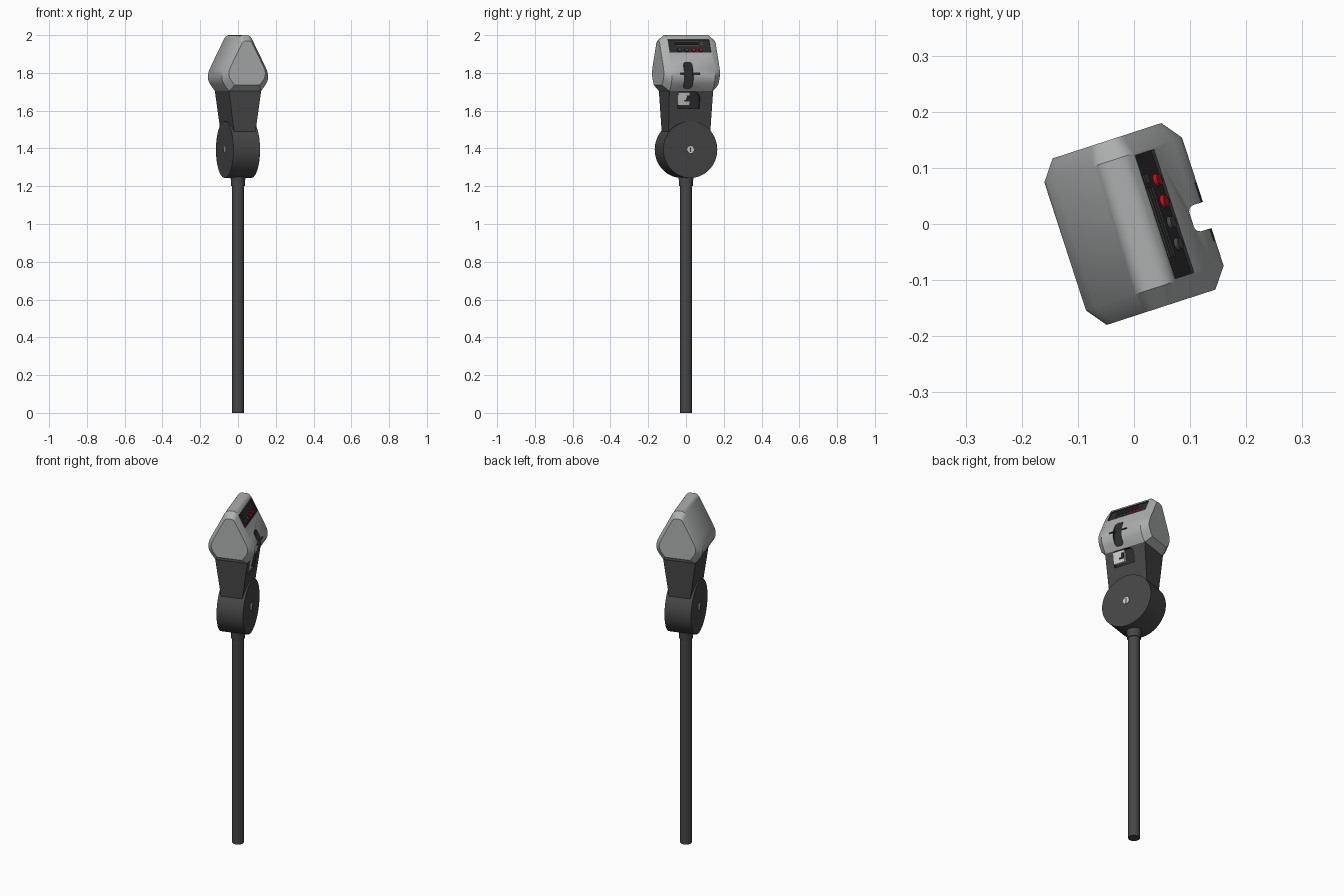
import bpy, bmesh
from math import radians
from mathutils import Matrix, Vector

if "Cube" in bpy.data.objects:
    bpy.data.objects.remove(bpy.data.objects["Cube"])

TURN = Matrix.Rotation(radians(18), 4, 'Z')   # whole meter is turned on its pole


def material(name, rgb):
    m = bpy.data.materials.new(name)
    m.diffuse_color = (*rgb, 1)
    m.use_nodes = True
    m.node_tree.nodes["Principled BSDF"].inputs["Base Color"].default_value = m.diffuse_color
    return m


DARK = material("dark_paint", (0.06, 0.062, 0.06))
BLACK = material("black_plastic", (0.025, 0.025, 0.025))
GREY = material("grey_metal", (0.42, 0.43, 0.43))
LIGHT = material("bright_metal", (0.6, 0.6, 0.6))
RED = material("red_plastic", (0.5, 0.005, 0.015))


def shade(ob):
    ob.data.shade_smooth()
    ob.data.set_sharp_from_angle(angle=radians(30))


def finish(name, bm, mat):
    bmesh.ops.recalc_face_normals(bm, faces=bm.faces)
    bm.transform(TURN)
    me = bpy.data.meshes.new(name)
    bm.to_mesh(me)
    bm.free()
    me.materials.append(mat)
    ob = bpy.data.objects.new(name, me)
    bpy.context.collection.objects.link(ob)
    shade(ob)
    return ob


def loft(name, rings, mat):
    bm = bmesh.new()
    rows = [[bm.verts.new(p) for p in ring] for ring in rings]
    n = len(rows[0])
    for a, b in zip(rows, rows[1:]):
        for i in range(n):
            j = (i + 1) % n
            bm.faces.new((a[i], a[j], b[j], b[i]))
    bm.faces.new(rows[0])
    bm.faces.new(rows[-1])
    return finish(name, bm, mat)


def box(name, loc, size, mat, tilt=0, round_edges=None, radius=0):
    bm = bmesh.new()
    bmesh.ops.create_cube(bm, size=1, matrix=Matrix.Diagonal((*size, 1)))
    if round_edges:
        edges = [e for e in bm.edges if round_edges((e.verts[0].co + e.verts[1].co) / 2)]
        bmesh.ops.bevel(bm, geom=edges, offset=radius, segments=6, affect='EDGES', profile=0.5)
    bm.transform(Matrix.Translation(loc) @ Matrix.Rotation(radians(tilt), 4, 'Y'))
    return finish(name, bm, mat)


def cyl(name, loc, r1, r2, depth, mat, tilt=0, segs=32):
    bm = bmesh.new()
    bmesh.ops.create_cone(bm, cap_ends=True, segments=segs, radius1=r1, radius2=r2, depth=depth,
                          matrix=Matrix.Translation(loc) @ Matrix.Rotation(radians(tilt), 4, 'Y'))
    return finish(name, bm, mat)


def cut(ob, *cutters):
    for c in cutters:
        m = ob.modifiers.new("cut", 'BOOLEAN')
        m.object, m.operation, m.solver, m.material_mode = c, 'DIFFERENCE', 'EXACT', 'TRANSFER'
        bpy.context.view_layer.objects.active = ob
        bpy.ops.object.modifier_apply(modifier=m.name)
        bpy.data.objects.remove(c)
    shade(ob)


# Pole, collar and round housing
cyl("pole", (0, 0, 0.61), 0.031, 0.031, 1.22, DARK)
cyl("collar", (0, 0, 1.235), 0.036, 0.041, 0.07, DARK)
cyl("round_housing", (0, 0, 1.394), 0.15, 0.15, 0.148, DARK, 90, 64)
for side, label in ((1, "front"), (-1, "rear")):
    cyl(label + "_lock", (side * 0.074, 0, 1.394), 0.019, 0.019, 0.008, LIGHT, 90, 24)
    box(label + "_lock_slot", (side * 0.078, 0, 1.394), (0.002, 0.006, 0.024), BLACK)


# Tapered neck
def rect(u, v, z):
    return [(u, v, z), (-u, v, z), (-u, -v, z), (u, -v, z)]


neck = loft("neck", [rect(0.054, 0.115, 1.45), rect(0.09, 0.122, 1.708)], DARK)

# Coin return in the neck
cut(neck, box("return_cutter", (0.083, -0.011, 1.655), (0.03, 0.122, 0.09), BLACK, 8,
              lambda c: c.y > 0.05 and c.z > 0.04 or c.y > 0.05 and abs(c.z) > 1, 0.035))
box("return_plate", (0.077, -0.039, 1.663), (0.018, 0.066, 0.068), LIGHT, 8)
box("return_tab", (0.086, -0.016, 1.665), (0.006, 0.016, 0.032), BLACK, 8)
box("return_tab_foot", (0.086, -0.026, 1.652), (0.006, 0.02, 0.008), BLACK, 8)

# Head: rounded triangular section with chamfered ends
half = [(0.012, 2.0), (0.021, 1.998), (0.03, 1.992), (0.038, 1.981), (0.112, 1.835), (0.124, 1.808),
        (0.129, 1.785), (0.127, 1.763), (0.118, 1.742), (0.088, 1.702)]
profile = half + [(-u, z) for u, z in reversed(half)]
full = lambda v: [(u, v, z) for u, z in profile]
small = lambda v: [(u * 0.79, v, 1.735 + (z - 1.702) * 0.785) for u, z in profile]
head = loft("head", [small(-0.156), full(-0.12), full(0.12), small(0.156)], GREY)

# Display panel frame of reference on the sloping face
A = -26.57
UP, OUT = Vector((-0.447, 0, 0.894)), Vector((0.894, 0, 0.447))
CENTRE = Vector((0.0575, 0, 1.943))


def on_panel(v, s, h):
    return CENTRE + UP * s + OUT * h + Vector((0, v, 0))


# Panel recess, finger groove and horizontal slot
cut(head,
    box("panel_cutter", on_panel(0, 0, 0.007), (0.026, 0.231, 0.078), BLACK, A),
    box("groove_cutter", (0.14, -0.025, 1.8), (0.08, 0.049, 0.3), BLACK, 0,
        lambda c: c.x < -0.03 and abs(c.z) < 0.01, 0.012),
    box("slot_cutter", (0.13, -0.018, 1.795), (0.03, 0.11, 0.008), BLACK))

# Display strips and buttons
for i in range(3):
    box("display_strip_%d" % i, on_panel(-0.012, 0.004 + 0.01 * i, -0.005), (0.004, 0.13, 0.005), DARK, A)
box("small_window", on_panel(0.07, 0.016, -0.005), (0.004, 0.016, 0.018), DARK, A)
for i, v in enumerate((-0.058, -0.018, 0.022, 0.062)):
    cyl("button_%d" % i, on_panel(v, -0.022, -0.003), 0.012, 0.010, 0.008,
        RED if i > 1 else DARK, 63.43, 20)
